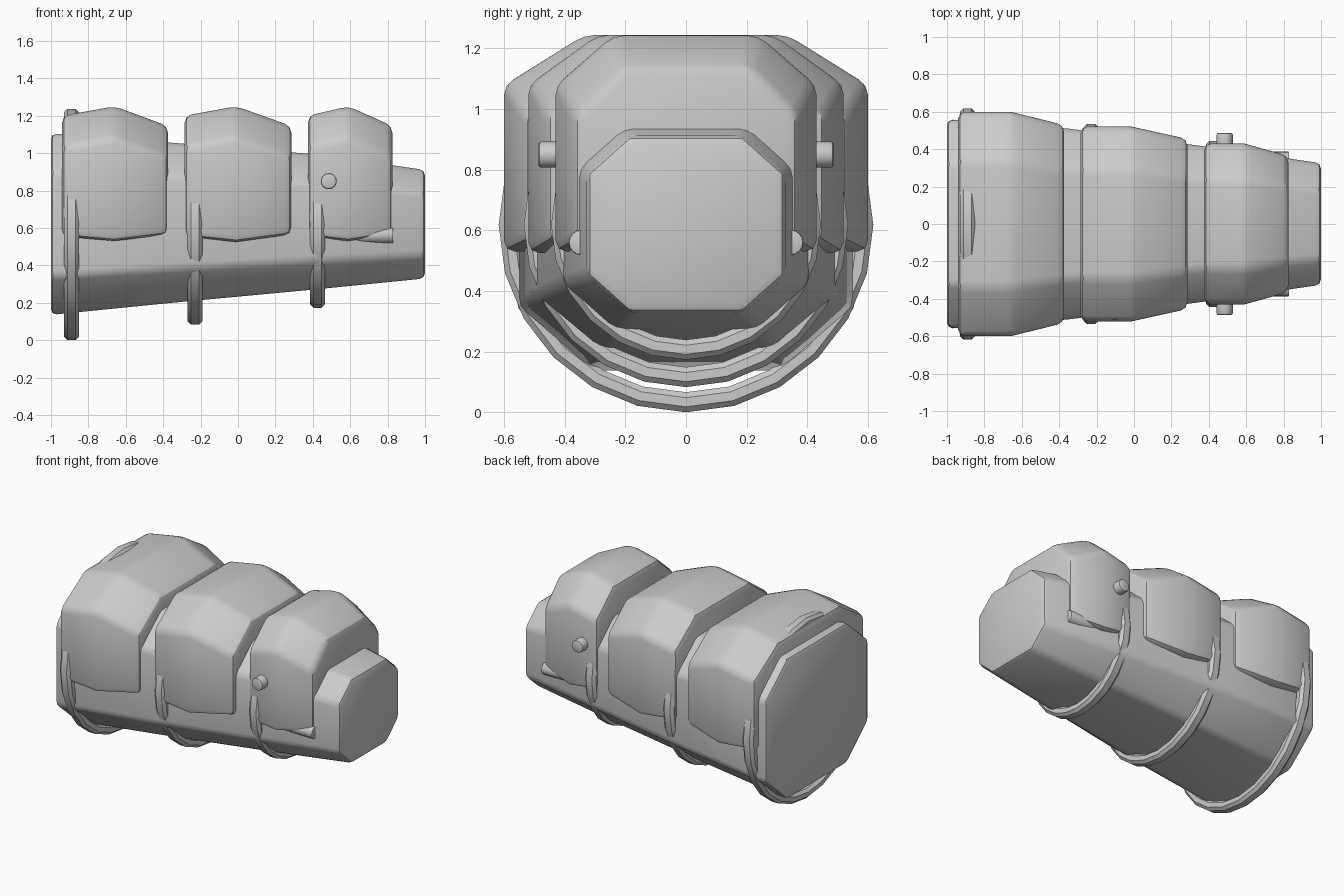
import bpy, bmesh
from math import sin, cos, pi, radians

if "Cube" in bpy.data.objects:
    bpy.data.objects.remove(bpy.data.objects["Cube"])


def finish(name, bm, bevel=0.0, segments=2, limit=25):
    """Bevel the sharp edges, then make a smooth-by-angle object."""
    bmesh.ops.recalc_face_normals(bm, faces=bm.faces)
    if bevel:
        sharp = [e for e in bm.edges if e.calc_face_angle(0) > radians(limit)]
        bmesh.ops.bevel(bm, geom=sharp, offset=bevel, segments=segments,
                        profile=0.5, affect='EDGES', clamp_overlap=True)
    me = bpy.data.meshes.new(name)
    bm.to_mesh(me)
    bm.free()
    ob = bpy.data.objects.new(name, me)
    bpy.context.collection.objects.link(ob)
    bpy.ops.object.select_all(action='DESELECT')
    ob.select_set(True)
    bpy.context.view_layer.objects.active = ob
    bpy.ops.object.shade_smooth_by_angle(angle=radians(30))
    return ob


def loft(name, sections, bevel, segments=2, closed=False):
    """Skin a list of vertex loops; cap the ends unless it is a closed ring."""
    bm = bmesh.new()
    loops = [[bm.verts.new(p) for p in s] for s in sections]
    n = len(loops[0])
    pairs = list(zip(loops, loops[1:]))
    if closed:
        pairs.append((loops[-1], loops[0]))
    else:
        bm.faces.new(loops[0])
        bm.faces.new(loops[-1])
    for a, b in pairs:
        for i in range(n):
            j = (i + 1) % n
            bm.faces.new((a[i], a[j], b[j], b[i]))
    return finish(name, bm, bevel, segments)


def octagon(x, w, bottom, top, k=0.58):
    c, h = (bottom + top) / 2, (top - bottom) / 2
    pts = [(w, -k*h), (w, k*h), (k*w, h), (-k*w, h),
           (-w, k*h), (-w, -k*h), (-k*w, -h), (k*w, -h)]
    return [(x, y, c + z) for y, z in pts]


def arch(x, w, bottom, top):
    shoulder, t = top - 0.165, 0.56 * w
    pts = [(w, bottom), (w, shoulder), (t, top),
           (-t, top), (-w, shoulder), (-w, bottom)]
    return [(x, y, z) for y, z in pts]


# Tapered eight-sided sleeve
loft("sleeve", [octagon(-1.0, 0.56, 0.135, 1.105),
                octagon(-0.35, 0.51, 0.20, 1.055),
                octagon(0.40, 0.412, 0.27, 0.995),
                octagon(1.0, 0.325, 0.33, 0.91)], 0.03)

# Three overlapping armour plates: (x, half width, bottom, top) per loop
plates = [
    [(-0.94, 0.60, 0.555, 1.20), (-0.66, 0.60, 0.53, 1.25), (-0.375, 0.53, 0.565, 1.145)],
    [(-0.285, 0.52, 0.555, 1.20), (-0.01, 0.52, 0.525, 1.25), (0.285, 0.455, 0.565, 1.145)],
    [(0.375, 0.43, 0.555, 1.20), (0.59, 0.43, 0.53, 1.25), (0.825, 0.365, 0.565, 1.145)],
]
for i, p in enumerate(plates):
    loft(f"armour_plate_{i + 1}", [arch(*s) for s in p], 0.035)

# Round straps: 24-sided rings with a chamfered box section
for i, (x, r) in enumerate([(-0.89, 0.618), (-0.23, 0.535), (0.425, 0.445)]):
    a, b, c = 0.04, 0.033, 0.018
    prof = [(a, -b+c), (a, b-c), (a-c, b), (-a+c, b),
            (-a, b-c), (-a, -b+c), (-a+c, -b), (a-c, -b)]
    rings = []
    for s in range(24):
        t = 2 * pi * s / 24
        rings.append([(x + u, (r - b + v) * sin(t), 0.618 + (r - b + v) * cos(t))
                      for u, v in prof])
    loft(f"strap_{i + 1}", rings, 0, closed=True)


def rod(name, start, axis, length, r, bevel):
    """16-sided cylinder along x or y."""
    secs = []
    for d in (0, length):
        ring = []
        for s in range(16):
            u, v = r * cos(2*pi*s/16), r * sin(2*pi*s/16)
            off = (d, u, v) if axis == 'x' else (u, d, v)
            ring.append(tuple(p + q for p, q in zip(start, off)))
        secs.append(ring)
    return loft(name, secs, bevel, 2)


# Side bolts and tubes, mirrored left and right
for side, sgn in (("front", -1), ("back", 1)):
    rod(f"bolt_{side}", (0.485, sgn * 0.38, 0.85), 'y', sgn * 0.107, 0.043, 0.01)
    rod(f"side_tube_{side}", (0.46, sgn * 0.345, 0.56), 'x', 0.37, 0.042, 0.006)
